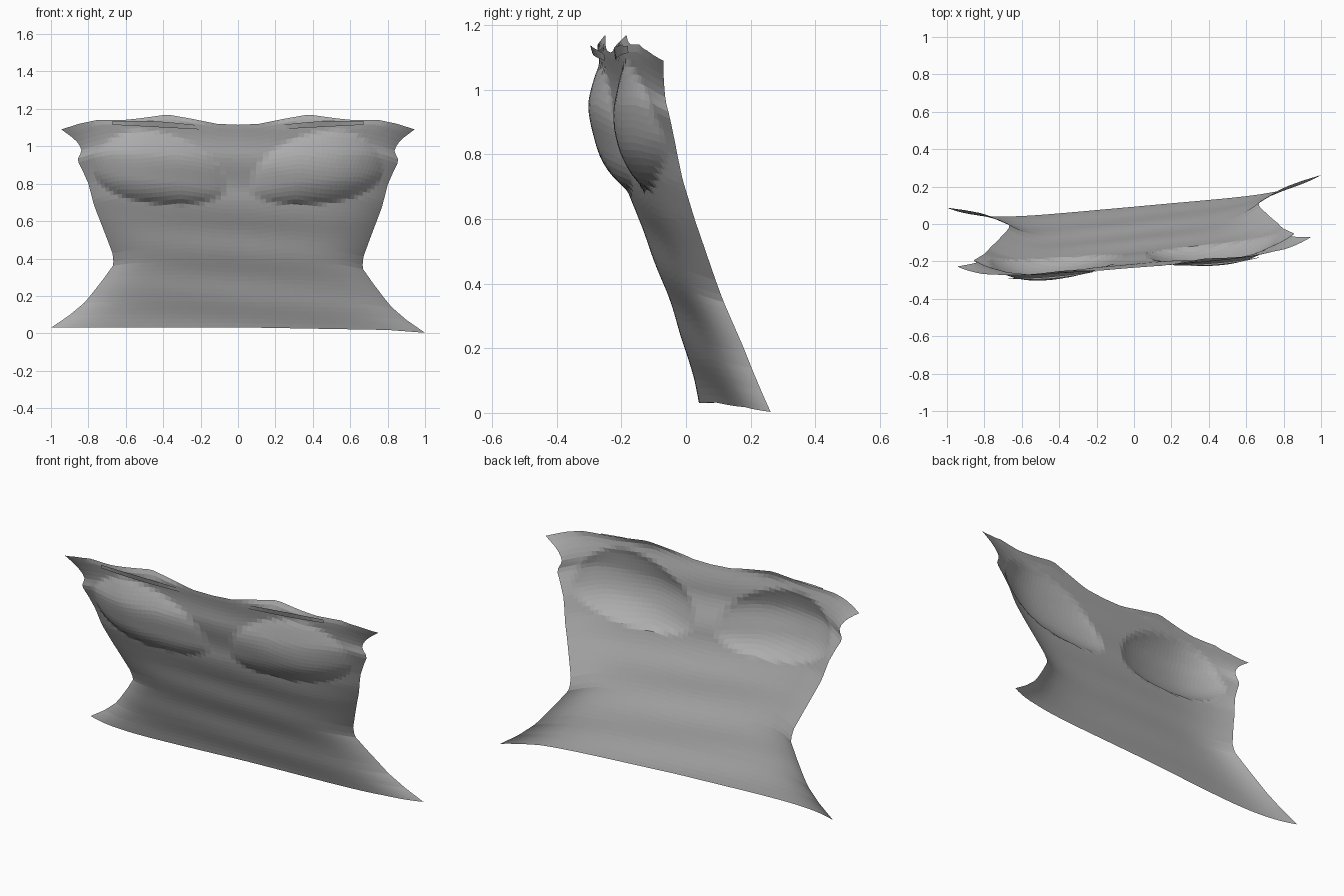
import bpy
import bmesh
import math

old = bpy.data.objects.get("Cube")
if old:
    bpy.data.objects.remove(old, do_unlink=True)

COLS, ROWS = 64, 48

# Outline and lean as (position, value) control points
SIDE = [(0, 1.0), (.07, .90), (.14, .82), (.19, .78), (.27, .72), (.35, .665),
        (.41, .67), (.52, .71), (.68, .77), (.8, .80), (.87, .83), (.93, .86),
        (.98, .835), (1.02, .85), (1.06, .89), (1.1, .945)]
LEAN = [(0, .10), (.03, .09), (.2, .035), (.4, -.04), (.6, -.115), (.72, -.155),
        (.85, -.185), (.95, -.21), (1.1, -.23), (1.13, -.232), (1.17, -.215)]
TOP = [(0, 1.115), (.12, 1.12), (.25, 1.145), (.4, 1.17), (.55, 1.15),
       (.65, 1.14), (.8, 1.14), (.9, 1.12), (1, 1.09)]
HEM = [(-1, .03), (0, .032), (.8, .018), (1, .003)]


def sample(points, t):
    """Linear interpolation through control points."""
    if t <= points[0][0]:
        return points[0][1]
    for (a, p), (b, q) in zip(points, points[1:]):
        if t <= b:
            return p + (q - p) * (t - a) / (b - a)
    return points[-1][1]


def bust(x, z):
    """Rounded cup, steep below and fading out above."""
    across = abs(x) - .47
    dx = across / (.30 if across > 0 else .40)
    dz = z - .83 - .12 * across
    dz /= .13 if dz < 0 else .25
    return .065 * max(0, 1 - dx * dx - dz * dz) ** .85


def surface(u, v):
    low, high = sample(HEM, u), sample(TOP, abs(u))
    z = low + v * (high - low)
    x = u * sample(SIDE, v * 1.1)
    y = sample(LEAN, z) + .083 * x + .08 * abs(u) ** 6
    y -= bust(x, z)
    # soft drape folds around the waist and chest
    y += .004 * math.sin(z * 26 + x * 2) * (1 - u * u)
    return x, y, z


# Single cloth shell, open at every edge
bm = bmesh.new()
grid = []
for j in range(ROWS + 1):
    row = []
    for i in range(COLS + 1):
        s = 2 * i / COLS - 1
        u = math.sin(s * math.pi / 2) * .45 + s * .55
        row.append(bm.verts.new(surface(u, j / ROWS)))
    grid.append(row)
for lower, upper in zip(grid, grid[1:]):
    for i in range(COLS):
        bm.faces.new((lower[i], lower[i + 1], upper[i + 1], upper[i]))

# Little tucks along the top hem
for side in (-1, 1):
    strip = []
    for i in range(9):
        t = i / 8
        x = side * (.2 + .47 * t)
        z = 1.11 + .025 * t
        y = sample(LEAN, z) + .083 * x
        swell = .018 * math.sin(math.pi * t)
        strip.append((bm.verts.new((x, y - .004 - swell * .5, z - .02)),
                      bm.verts.new((x, y - .006 - swell, z + swell * .6))))
    for (a, b), (c, d) in zip(strip, strip[1:]):
        bm.faces.new((a, c, d, b) if side > 0 else (c, a, b, d))

mesh = bpy.data.meshes.new("bodice_shell")
bm.to_mesh(mesh)
bm.free()
bodice = bpy.data.objects.new("bodice_shell", mesh)
bpy.context.collection.objects.link(bodice)

# Plain grey cloth
grey = bpy.data.materials.new("plain_grey")
grey.use_nodes = True
colour = (.42, .42, .42, 1)
grey.diffuse_color = colour
grey.node_tree.nodes["Principled BSDF"].inputs["Base Color"].default_value = colour
mesh.materials.append(grey)
